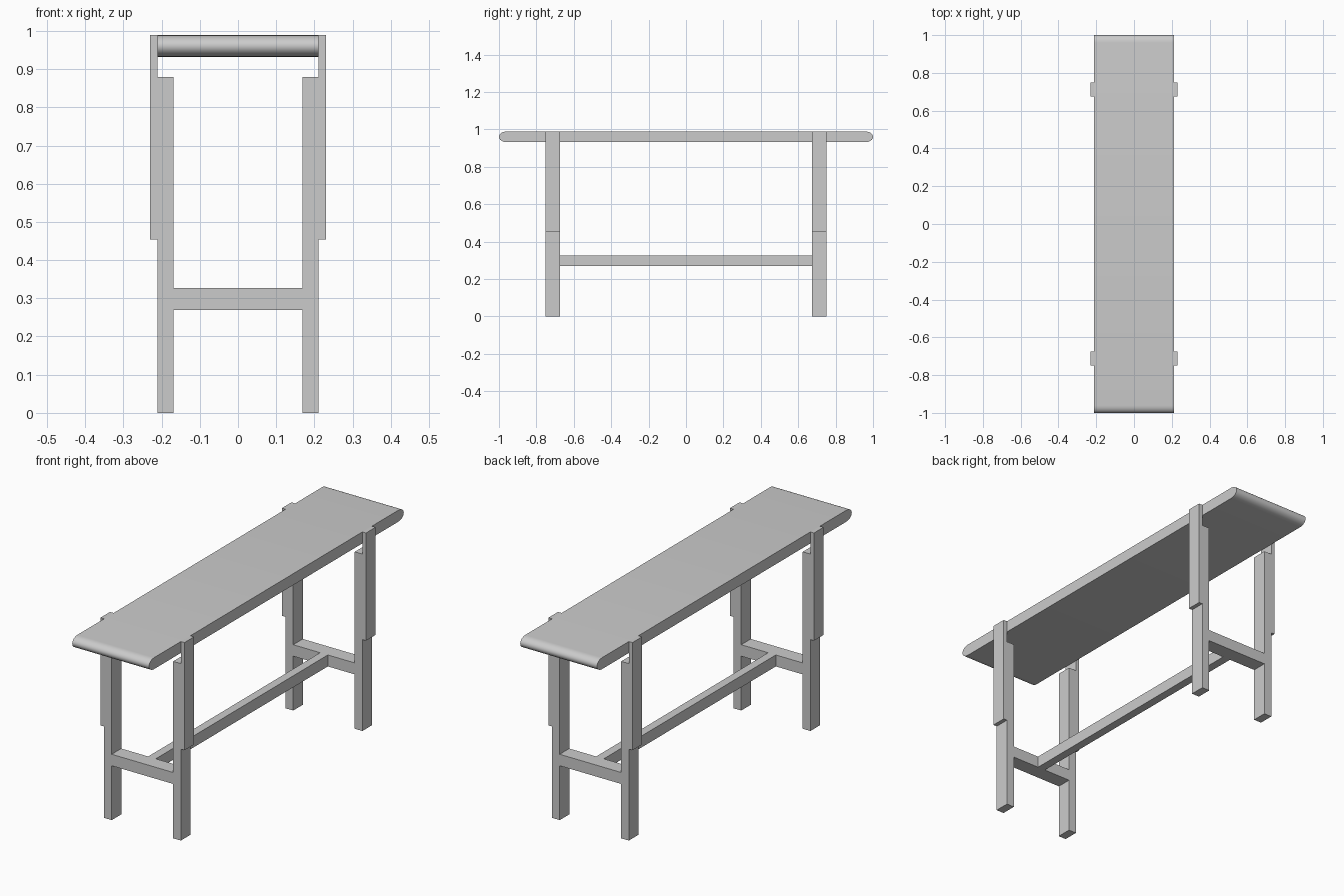
import bpy, bmesh, math
from mathutils import Vector

cube = bpy.data.objects.get("Cube")
if cube:
    bpy.data.objects.remove(cube, do_unlink=True)

grey = bpy.data.materials.new("plain_grey")
grey.use_nodes = True
grey.diffuse_color = (0.6, 0.6, 0.6, 1)
grey.node_tree.nodes["Principled BSDF"].inputs["Base Color"].default_value = (0.6, 0.6, 0.6, 1)


def extrude_profile(name, points, offset):
    """Make a solid by sweeping a closed outline along an offset."""
    bm = bmesh.new()
    face = bm.faces.new([bm.verts.new(p) for p in points])
    swept = bmesh.ops.extrude_face_region(bm, geom=[face])["geom"]
    moved = [v for v in swept if isinstance(v, bmesh.types.BMVert)]
    bmesh.ops.translate(bm, verts=moved, vec=Vector(offset))
    bmesh.ops.recalc_face_normals(bm, faces=bm.faces)
    mesh = bpy.data.meshes.new(name)
    bm.to_mesh(mesh)
    bm.free()
    mesh.materials.append(grey)
    obj = bpy.data.objects.new(name, mesh)
    bpy.context.collection.objects.link(obj)
    return obj


INNER, OUTER, TAB = 0.169, 0.211, 0.231
RAIL_LOW, RAIL_HIGH = 0.27, 0.327
TOP, BOARD_LOW = 0.989, 0.932
LEG_IN, LEG_OUT = 0.675, 0.75

# End frames: two notched legs joined by a rail, in one outline
half = [(INNER, RAIL_LOW), (INNER, 0), (OUTER, 0), (OUTER, 0.454), (TAB, 0.454),
        (TAB, TOP), (OUTER, TOP), (OUTER, 0.879), (INNER, 0.879), (INNER, RAIL_HIGH)]
outline = half + [(-x, z) for x, z in reversed(half)]
for name, y in (("front_leg_frame", -LEG_OUT), ("back_leg_frame", LEG_IN)):
    extrude_profile(name, [(x, y, z) for x, z in outline], (0, LEG_OUT - LEG_IN, 0))

# Long stretcher between the rails
w = 0.021
extrude_profile("long_stretcher",
                [(-w, -LEG_IN, RAIL_LOW), (w, -LEG_IN, RAIL_LOW),
                 (w, -LEG_IN, RAIL_HIGH), (-w, -LEG_IN, RAIL_HIGH)],
                (0, 2 * LEG_IN, 0))

# Bench board with rounded ends
depth, radius, steps = 0.04, (TOP - BOARD_LOW) / 2, 12
mid = (TOP + BOARD_LOW) / 2
profile = []
for side in (1, -1):
    for i in range(steps + 1):
        a = math.pi * (i / steps - 0.5)
        profile.append((-OUTER, side * (1 - depth + depth * math.cos(a)),
                        mid + side * radius * math.sin(a)))
board = extrude_profile("bench_board", profile, (2 * OUTER, 0, 0))
bpy.ops.object.select_all(action='DESELECT')
board.select_set(True)
bpy.context.view_layer.objects.active = board
bpy.ops.object.shade_smooth_by_angle(angle=math.radians(35))
